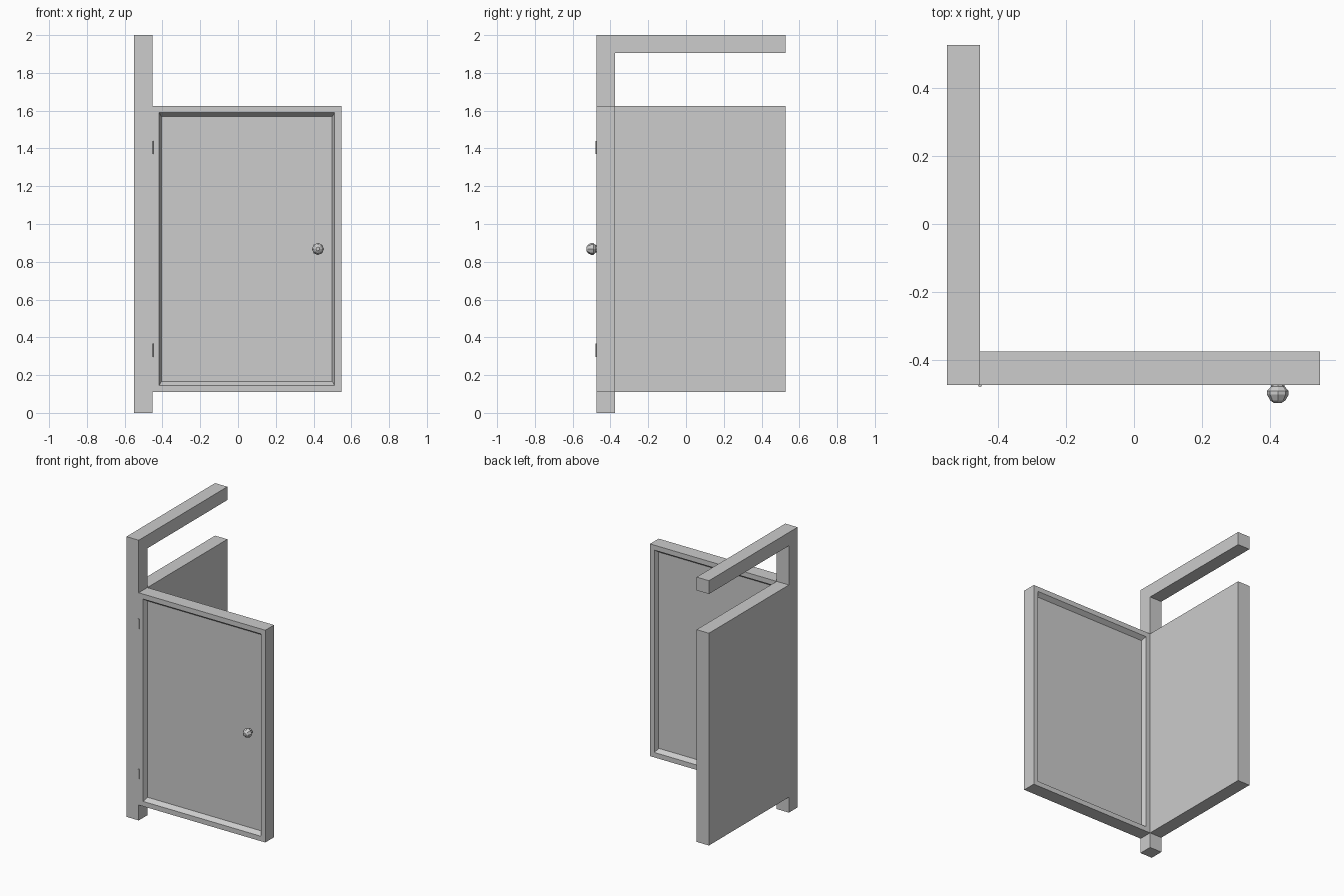
import bpy, bmesh, math
from mathutils import Matrix, Vector

old = bpy.data.objects.get("Cube")
if old:
    bpy.data.objects.remove(old, do_unlink=True)

grey = bpy.data.materials.new("light grey")
grey.use_nodes = True
grey.diffuse_color = (0.604, 0.604, 0.604, 1)
grey.node_tree.nodes["Principled BSDF"].inputs["Base Color"].default_value = grey.diffuse_color


def finish(name, bm):
    bmesh.ops.recalc_face_normals(bm, faces=bm.faces)
    mesh = bpy.data.meshes.new(name)
    bm.to_mesh(mesh)
    bm.free()
    mesh.materials.append(grey)
    obj = bpy.data.objects.new(name, mesh)
    bpy.context.collection.objects.link(obj)
    return obj


FRONT, BACK, POST_BACK = -0.473, 0.527, -0.375
LEFT, HINGE_X, RIGHT = -0.55, -0.453, 0.547
LOW, HIGH, TOP = 0.11, 1.625, 2.0

# Corner post, top rail and side panel, as one extruded side profile
profile = [(FRONT, 0), (POST_BACK, 0), (POST_BACK, LOW), (BACK, LOW),
           (BACK, HIGH), (POST_BACK, HIGH), (POST_BACK, 1.905),
           (BACK, 1.905), (BACK, TOP), (FRONT, TOP)]
bm = bmesh.new()
face = bm.faces.new([bm.verts.new((LEFT, y, z)) for y, z in profile])
side = bmesh.ops.extrude_face_region(bm, geom=[face])
bmesh.ops.translate(bm, vec=(HINGE_X - LEFT, 0, 0),
                    verts=[v for v in side["geom"] if isinstance(v, bmesh.types.BMVert)])
finish("post_rail_and_side_panel", bm)

# Door with a sloped recess on both faces
size = Vector((RIGHT - HINGE_X, POST_BACK - FRONT, HIGH - LOW))
centre = Vector(((RIGHT + HINGE_X) / 2, (FRONT + POST_BACK) / 2, (HIGH + LOW) / 2))
bm = bmesh.new()
bmesh.ops.create_cube(bm, size=1, matrix=Matrix.Translation(centre) @ Matrix.Diagonal((*size, 1)))
bm.normal_update()
for face in [f for f in bm.faces if abs(f.normal.y) > 0.9]:
    inward = -face.normal.y
    bmesh.ops.inset_region(bm, faces=[face], thickness=0.05)
    bmesh.ops.inset_region(bm, faces=[face], thickness=0.018)
    for v in face.verts:
        v.co.y += inward * 0.03
        v.co.z -= math.copysign(0.009, v.co.z - centre.z)
finish("door", bm)


def turned(name, rings, sides, matrix):
    """Lathe (radius, height) rings about local z and cap both ends."""
    bm = bmesh.new()
    loops = [[bm.verts.new((r * math.cos(math.tau * i / sides),
                            r * math.sin(math.tau * i / sides), h))
              for i in range(sides)] for r, h in rings]
    for a, b in zip(loops, loops[1:]):
        for i in range(sides):
            j = (i + 1) % sides
            bm.faces.new((a[i], a[j], b[j], b[i]))
    bm.faces.new(loops[0])
    bm.faces.new(loops[-1])
    bm.transform(matrix)
    return finish(name, bm)


# Faceted door knob, pointing forwards
knob_rings = [(0.02, -0.005), (0.02, 0.005), (0.032, 0.018), (0.032, 0.029), (0.022, 0.046), (0.01, 0.054)]
turned("door_knob", knob_rings, 8,
       Matrix.Translation((0.423, FRONT, 0.868)) @ Matrix.Rotation(math.pi / 2, 4, "X"))

# Hinge pins
for name, z in (("lower_hinge", 0.332), ("upper_hinge", 1.405)):
    turned(name, [(0.006, -0.035), (0.006, 0.035)], 8,
           Matrix.Translation((HINGE_X, FRONT, z)))
